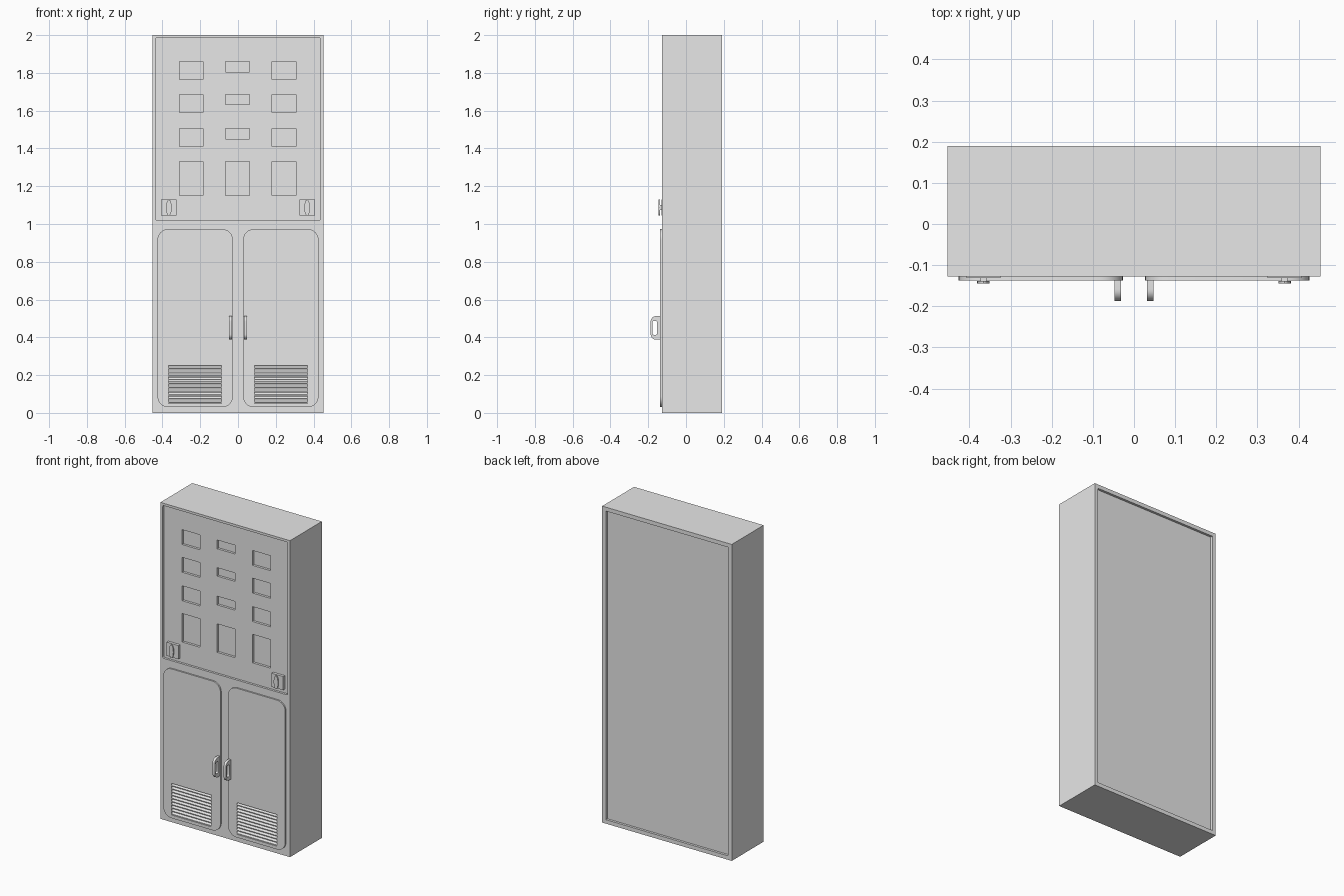
import bpy, bmesh, math

cube = bpy.data.objects.get("Cube")
if cube:
    bpy.data.objects.remove(cube, do_unlink=True)

grey = bpy.data.materials.new("painted grey")
grey.use_nodes = True
grey.diffuse_color = (0.8, 0.8, 0.8, 1)
grey.node_tree.nodes["Principled BSDF"].inputs["Base Color"].default_value = (0.8, 0.8, 0.8, 1)

FRONT, BACK, HALF = -0.128, 0.19, 0.453
DOOR = -0.137          # outer face of the doors
PANEL = FRONT + 0.014  # floor of the recessed upper panel


def prism(name, profile, lo, hi, axis="y"):
    """Extrude a profile: (x, z) points along y, or (y, z) points along x."""
    def place(p, d):
        return (p[0], d, p[1]) if axis == "y" else (d, p[0], p[1])
    bm = bmesh.new()
    a = [bm.verts.new(place(p, lo)) for p in profile]
    b = [bm.verts.new(place(p, hi)) for p in profile]
    bm.faces.new(a)
    bm.faces.new(b[::-1])
    for i in range(len(a)):
        j = (i + 1) % len(a)
        bm.faces.new((a[i], b[i], b[j], a[j]))
    bmesh.ops.recalc_face_normals(bm, faces=bm.faces)
    mesh = bpy.data.meshes.new(name)
    bm.to_mesh(mesh)
    bm.free()
    mesh.materials.append(grey)
    obj = bpy.data.objects.new(name, mesh)
    bpy.context.collection.objects.link(obj)
    return obj


def rect(x0, x1, z0, z1):
    return [(x0, z0), (x1, z0), (x1, z1), (x0, z1)]


def round_rect(x0, x1, z0, z1, r, steps=8):
    corners = [(x1 - r, z1 - r), (x0 + r, z1 - r), (x0 + r, z0 + r), (x1 - r, z0 + r)]
    return [(cx + r * math.cos(t), cz + r * math.sin(t))
            for k, (cx, cz) in enumerate(corners)
            for t in [(k + s / steps) * math.pi / 2 for s in range(steps + 1)]]


def cut(target, cutter):
    cutter.hide_render = True
    mod = target.modifiers.new("cut", "BOOLEAN")
    mod.operation, mod.solver, mod.object = "DIFFERENCE", "EXACT", cutter
    select(target)
    bpy.ops.object.modifier_apply(modifier=mod.name)
    bpy.data.objects.remove(cutter, do_unlink=True)


def select(obj):
    bpy.ops.object.select_all(action="DESELECT")
    obj.select_set(True)
    bpy.context.view_layer.objects.active = obj


def smooth(obj):
    select(obj)
    bpy.ops.object.shade_smooth_by_angle(angle=math.radians(30))


# Cabinet with a sunken upper panel and a sunken back
cabinet = prism("cabinet", rect(-HALF, HALF, 0, 2), FRONT, BACK)
cut(cabinet, prism("panel_cutter", round_rect(-0.437, 0.437, 1.02, 1.985, 0.008, 3), FRONT - 0.1, PANEL))
cut(cabinet, prism("back_cutter", rect(-0.428, 0.428, 0.025, 1.975), BACK - 0.015, BACK + 0.1))

# Instrument openings in the panel: top height, side-column and middle-column sizes
for top, side, middle in [(1.86, 0.094, 0.055), (1.685, 0.094, 0.053),
                          (1.505, 0.094, 0.055), (1.33, 0.18, 0.18)]:
    for x, h in [(-0.248, side), (-0.003, middle), (0.244, side)]:
        cut(cabinet, prism("opening_cutter", rect(x - 0.063, x + 0.063, top - h, top),
                           FRONT - 0.1, PANEL + 0.015))

for s, label in [(1, "left"), (-1, "right")]:
    # Door with a louvred vent
    xs = sorted((s * 0.027, s * 0.426))
    door = prism(label + "_door", round_rect(*xs, 0.03, 0.973, 0.057), DOOR, FRONT)
    vx = sorted((s * 0.088, s * 0.368))
    cut(door, prism("vent_cutter", rect(*vx, 0.05, 0.25), DOOR - 0.1, FRONT + 0.1))
    smooth(door)
    pitch = 0.02
    for i in range(10):
        z = 0.05 + i * pitch
        prism(f"{label}_vent_slat_{i + 1}",
              [(FRONT, z + 0.003), (DOOR, z + 0.003), (DOOR, z + 0.007), (FRONT, z + 0.017)],
              *vx, axis="x")

    # Loop pull handle, rounded on its outer side
    outer = round_rect(-0.187, -0.11, 0.388, 0.512, 0.028)
    outer = [(min(y, DOOR + 0.002), z) for y, z in outer if y < -0.137]
    outer += [(DOOR + 0.002, 0.388), (DOOR + 0.002, 0.512)]
    hx = sorted((s * 0.031, s * 0.047))
    handle = prism(label + "_handle", outer, *hx, axis="x")
    cut(handle, prism("handle_cutter", round_rect(-0.178, -0.153, 0.413, 0.487, 0.008, 4),
                      -0.2, 0.2, axis="x"))
    smooth(handle)

    # Turn latch: plate, stem and pointed oval grip
    cx, cz = s * 0.366, 1.087
    prism(label + "_latch_plate", rect(cx - 0.041, cx + 0.041, cz - 0.043, cz + 0.043),
          FRONT - 0.003, PANEL)
    prism(label + "_latch_stem", rect(cx - 0.007, cx + 0.007, cz - 0.014, cz + 0.014),
          -0.141, FRONT)
    oval = [(cx + 0.015 * math.cos(t), cz + 0.042 * math.sin(t))
            for t in [k * math.tau / 24 for k in range(24)]]
    smooth(prism(label + "_latch_grip", oval, -0.145, -0.138))
